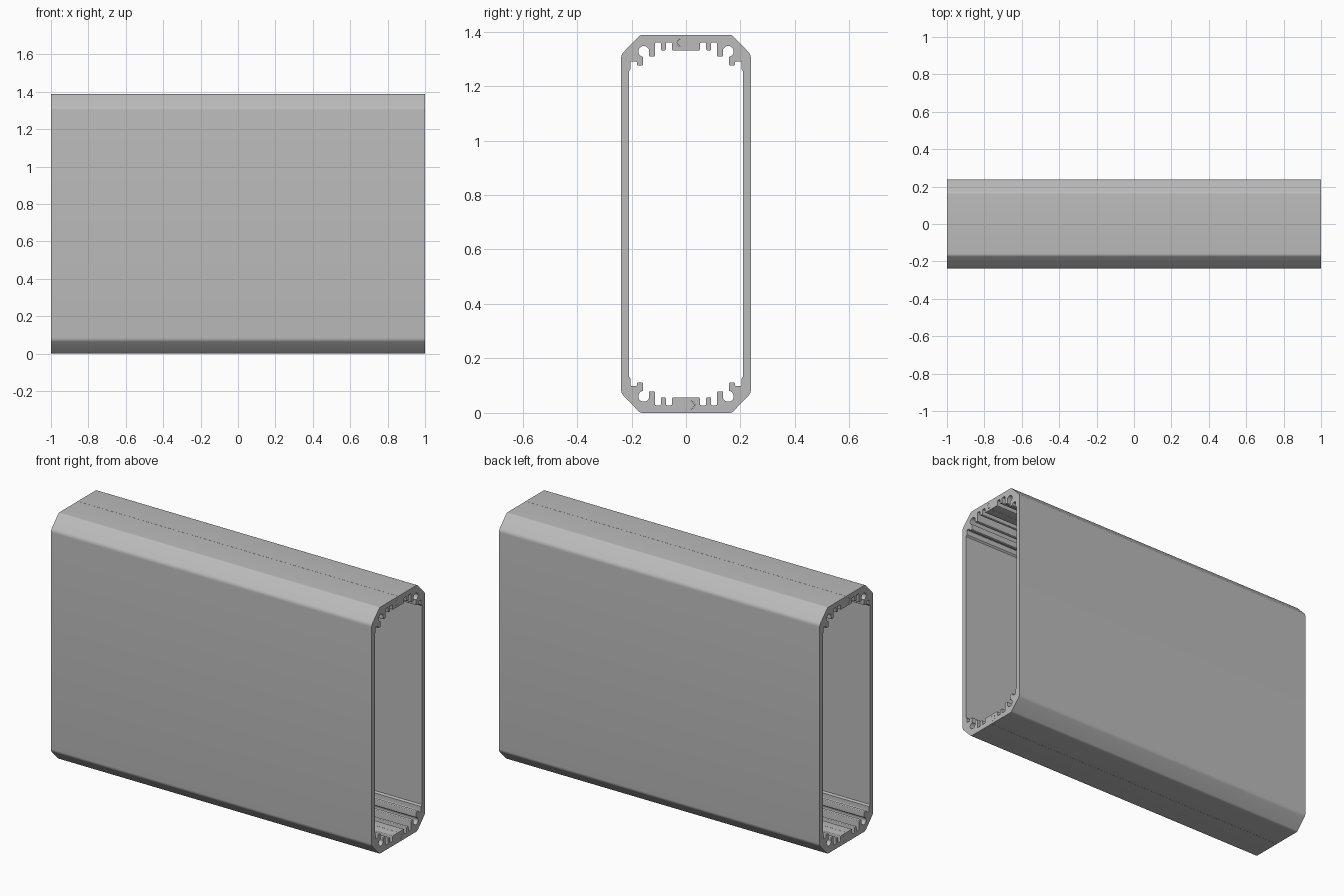
import bpy, bmesh
from math import radians, cos, sin, tan
from mathutils import Vector

if "Cube" in bpy.data.objects:
    bpy.data.objects.remove(bpy.data.objects["Cube"])

LENGTH, HEIGHT, HALF_DEPTH = 2.0, 1.388, 0.238
GAP = 0.0004          # hairline seam between the two shells
ROUND = 0.004         # small rounding on the inner ribs

metal = bpy.data.materials.new("plain grey metal")
metal.use_nodes = True
grey = (0.5, 0.5, 0.5, 1)
metal.diffuse_color = grey
metal.node_tree.nodes["Principled BSDF"].inputs["Base Color"].default_value = grey


def arc(cy, cz, r, a0, a1, steps):
    """Unrounded points along an arc."""
    angles = [radians(a0 + (a1 - a0) * i / steps) for i in range(steps + 1)]
    return [(cy + r * cos(a), cz + r * sin(a), 0) for a in angles]


def fillet(points, steps=4):
    """Replace each corner that has a radius by a circular arc."""
    out = []
    for i, (y, z, r) in enumerate(points):
        p = Vector((y, z))
        if r == 0:
            out.append(p)
            continue
        a = (Vector(points[i - 1][:2]) - p).normalized()
        b = (Vector(points[(i + 1) % len(points)][:2]) - p).normalized()
        half = a.angle(b) / 2
        centre = p + (a + b).normalized() * (r / sin(half))
        start, end = p + a * (r / tan(half)) - centre, p + b * (r / tan(half)) - centre
        for k in range(steps + 1):
            out.append(centre + start.lerp(end, k / steps).normalized() * r)
    return out


def inner_ribs():
    """Ribs, screw port and board slot, as (y, depth below the top, radius)."""
    floor, rib = 0.028, 0.057
    pts = []
    for y0, y1, end in ((0.0515, 0.074, rib), (0.092, 0.114, 0.079)):
        pts += [(y0, rib, ROUND), (y0, floor, ROUND), (y1, floor, ROUND), (y1, end, ROUND)]
    pts.append((0.136, 0.079, ROUND))
    pts += arc(0.155, 0.061, 0.02, 162, 441, 20)
    pts += [(0.158, 0.112, ROUND), (0.18, 0.112, ROUND), (0.18, 0.098, ROUND),
            (0.203, 0.098, ROUND), (0.203, 0.125, 0), (0.21, 0.134, 0)]
    return pts


def joint(r):
    """Round-nosed tongue, from its upper to its lower root."""
    mid = HEIGHT - 0.029
    return [(GAP, mid + r, 0)] + arc(-0.017, mid, r, 90, 270, 10) + [(GAP, mid - r, 0)]


def shell_profile():
    flip = lambda pts: [(y, HEIGHT - d, r) for y, d, r in pts]
    outer = [(0.168, 0, 0.02), (HALF_DEPTH, 0.072, 0.03)]
    ribs = inner_ribs()
    groove = [(-y + 2 * GAP, HEIGHT - z, 0) for y, z, r in joint(0.0145)]
    pts = [(GAP, HEIGHT, 0)] + flip(outer) + outer[::-1] + [(GAP, 0, 0)]
    pts += groove + [(GAP, 0.057, 0)]
    pts += ribs + flip(ribs)[::-1]
    pts += [(GAP, HEIGHT - 0.057, 0)] + joint(0.014)[::-1]
    return fillet(pts)


def build_shell(name, turned):
    bm = bmesh.new()
    verts = []
    for y, z in shell_profile():
        if turned:
            y, z = -y, HEIGHT - z
        verts.append(bm.verts.new((-LENGTH / 2, y, z)))
    face = bm.faces.new(verts)
    grown = bmesh.ops.extrude_face_region(bm, geom=[face], use_keep_orig=True)
    moved = [g for g in grown["geom"] if isinstance(g, bmesh.types.BMVert)]
    bmesh.ops.translate(bm, verts=moved, vec=(LENGTH, 0, 0))
    bmesh.ops.recalc_face_normals(bm, faces=bm.faces)
    mesh = bpy.data.meshes.new(name)
    bm.to_mesh(mesh)
    bm.free()
    mesh.materials.append(metal)
    obj = bpy.data.objects.new(name, mesh)
    bpy.context.collection.objects.link(obj)
    bpy.ops.object.select_all(action='DESELECT')
    obj.select_set(True)
    bpy.context.view_layer.objects.active = obj
    bpy.ops.object.shade_smooth_by_angle(angle=radians(30))


# Two identical extruded shells, the front one turned half way round
build_shell("back_shell", False)
build_shell("front_shell", True)
